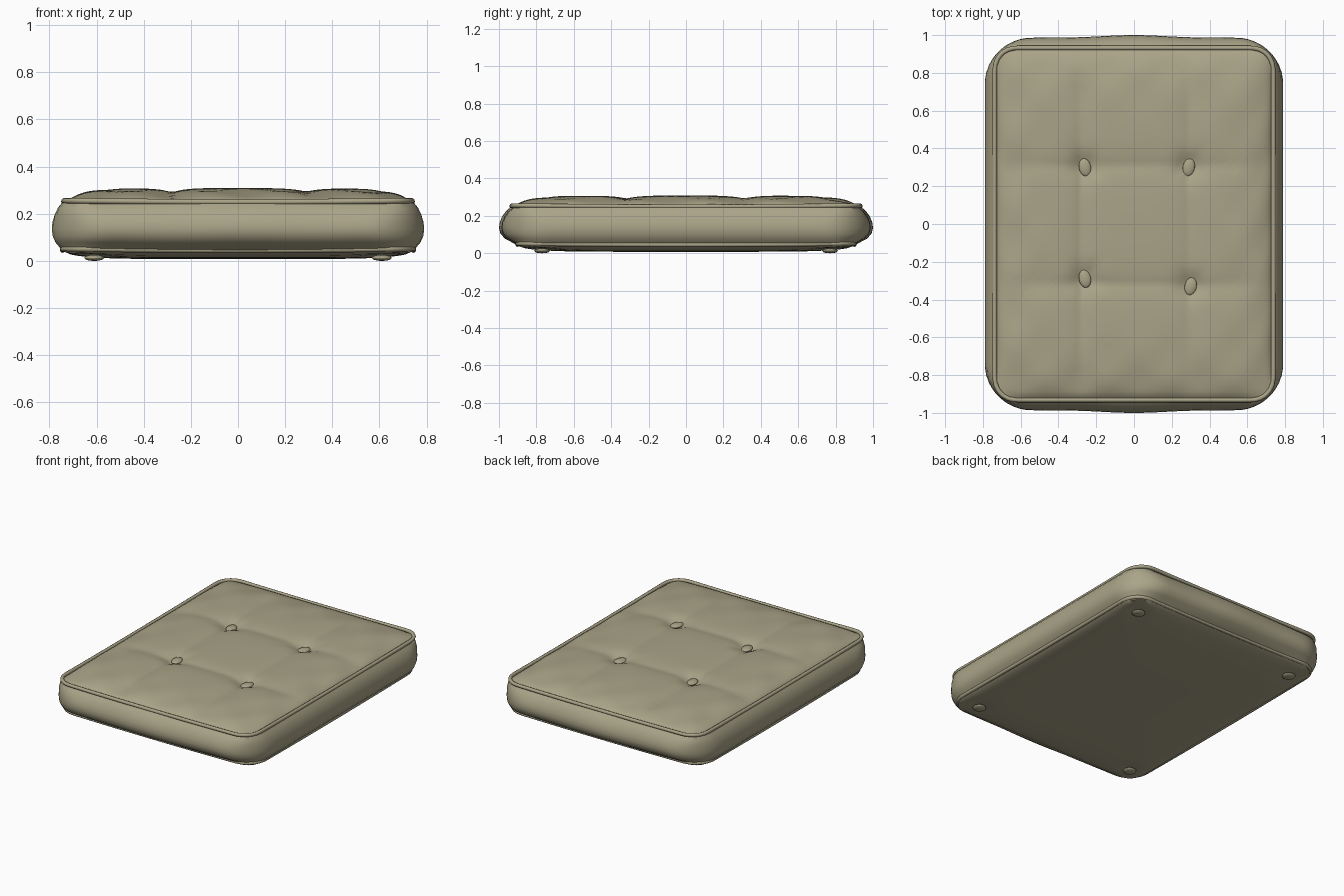
import bpy, bmesh, math
from mathutils import Vector

if "Cube" in bpy.data.objects:
    bpy.data.objects.remove(bpy.data.objects["Cube"])

fabric = bpy.data.materials.new("khaki_fabric")
fabric.diffuse_color = (0.40, 0.37, 0.245, 1)
fabric.use_nodes = True
fabric.node_tree.nodes["Principled BSDF"].inputs["Base Color"].default_value = fabric.diffuse_color
N = 44                                    # points per side of an outline
TOP_BUTTONS = [(-0.26, 0.30), (0.29, 0.30), (-0.26, -0.29), (0.30, -0.33)]
LOW_BUTTONS = [(sx * 0.61, sy * 0.77) for sx in (-1, 1) for sy in (-1, 1)]


def outline(a, b, r, bulge=0.0):
    """Rounded rectangle, half sizes a and b, ends bowed outward by bulge."""
    pts = []
    for side in range(4):
        for i in range(N):
            t = -1 + 2 * i / N
            u, v = [(t, -1), (1, t), (-t, 1), (-1, -t)][side]
            x, y = a * u, b * v
            c = Vector((max(r - a, min(a - r, x)), max(r - b, min(b - r, y))))
            d = Vector((x, y)) - c
            if abs(d.x) > 1e-6 and abs(d.y) > 1e-6:
                d = d.normalized() * r
            x, y = c + d
            y -= bulge * (1 - math.cos(math.pi * x / a)) / 2 * (y / b)
            pts.append((x, y))
    return pts


def finish(bm, name, angle=50):
    bmesh.ops.recalc_face_normals(bm, faces=bm.faces)
    me = bpy.data.meshes.new(name)
    bm.to_mesh(me)
    bm.free()
    ob = bpy.data.objects.new(name, me)
    bpy.context.collection.objects.link(ob)
    me.materials.append(fabric)
    bpy.ops.object.select_all(action='DESELECT')
    ob.select_set(True)
    bpy.context.view_layer.objects.active = ob
    bpy.ops.object.shade_smooth_by_angle(angle=math.radians(angle))
    return ob


def loft(rings, name, closed=False):
    """Skin a list of equal point rings; cap the ends unless closed."""
    bm = bmesh.new()
    vs = [[bm.verts.new(p) for p in ring] for ring in rings]
    pairs = list(zip(vs, vs[1:])) + ([(vs[-1], vs[0])] if closed else [])
    for p, q in pairs:
        for i in range(len(p)):
            j = (i + 1) % len(p)
            bm.faces.new((p[i], p[j], q[j], q[i]))
    if not closed:
        bm.faces.new(vs[0])
        bm.faces.new(vs[-1])
    return finish(bm, name)


def puff(x, y, a, b):
    return max(0, (1 - abs(x / a) ** 6) * (1 - abs(y / b) ** 6))


def top_z(x, y):
    """Tufted pillow surface: seams, button dimples and edge puckers."""
    e = puff(x, y, 0.735, 0.93)
    z = 0.24 + 0.07 * e ** 0.6
    z -= 0.020 * e * (math.exp(-abs(x + 0.28) / 0.05) + 0.8 * math.exp(-abs(x - 0.29) / 0.06))
    z -= 0.017 * e * (math.exp(-abs(y - 0.31) / 0.07) + math.exp(-abs(y + 0.32) / 0.07))
    for bx, by in TOP_BUTTONS:
        d = math.hypot(x - bx, y - by)
        k = math.atan2(y - by, x - bx)
        z -= 0.022 * math.exp(-(d / 0.07) ** 2)
        z += 0.003 * math.sin(5 * k) * d / 0.1 * math.exp(-(d / 0.1) ** 2)
    return z + 0.005 * math.sin(19 * x + 1) * math.sin(17 * y) * 4 * e * (1 - e)


def low_z(x, y):
    """Nearly flat underside, pulled in around its buttons."""
    z = 0.04 - 0.032 * puff(x, y, 0.74, 0.90) ** 0.6
    for bx, by in LOW_BUTTONS:
        z += 0.008 * math.exp(-(math.hypot(x - bx, y - by) / 0.07) ** 2)
    return z


# Cushion body: tufted top, bulging side band, flat underside
STEPS = 44
rings = []
edge = outline(0.735, 0.93, 0.11)
for k in range(1, STEPS + 1):
    s = k / STEPS
    rings.append([(x * s, y * s, top_z(x * s, y * s)) for x, y in edge])
for a, b, r, z in [(0.748, 0.94, 0.12, 0.245), (0.764, 0.963, 0.16, 0.225),
                   (0.778, 0.984, 0.20, 0.195), (0.787, 0.996, 0.23, 0.165),
                   (0.79, 1.0, 0.24, 0.135), (0.786, 0.992, 0.23, 0.105),
                   (0.774, 0.968, 0.20, 0.078), (0.757, 0.93, 0.16, 0.058)]:
    w = 0.006 * math.sin(math.pi * (z - 0.05) / 0.2)
    rings.append([(x, y * (1 - w * (1 - math.cos(11 * x)) / 2), z)
                  for x, y in outline(a, b, r, 0.018)])
edge = outline(0.74, 0.90, 0.13)
for k in range(24, 0, -1):
    s = k / 24
    rings.append([(x * s, y * s, low_z(x * s, y * s)) for x, y in edge])
loft(rings, "cushion_body")


# Piping along the top and bottom seams
def piping(name, a, b, r, z, rad):
    tube = []
    for k in range(8):
        t = 2 * math.pi * k / 8
        o = rad * math.cos(t)
        tube.append([(x, y, z + rad * math.sin(t) + 0.006 * (x / a * y / b) ** 2)
                     for x, y in outline(a + o, b + o, r + o)])
    loft(tube, name, closed=True)


piping("top_piping", 0.738, 0.932, 0.115, 0.250, 0.012)
piping("bottom_piping", 0.744, 0.900, 0.13, 0.046, 0.012)


# Buttons
def button(name, x, y, z, size, turn=0.0):
    bm = bmesh.new()
    bmesh.ops.create_uvsphere(bm, u_segments=16, v_segments=10, radius=1)
    ob = finish(bm, name)
    ob.location, ob.scale, ob.rotation_euler = (x, y, z), size, (0, 0, turn)


for i, (x, y) in enumerate(TOP_BUTTONS):
    button(f"top_button_{i + 1}", x, y, top_z(x, y) + 0.012, (0.032, 0.048, 0.014), (-1) ** i * 0.2)
for i, (x, y) in enumerate(LOW_BUTTONS):
    button(f"bottom_button_{i + 1}", x, y, 0.013, (0.042, 0.042, 0.013))
